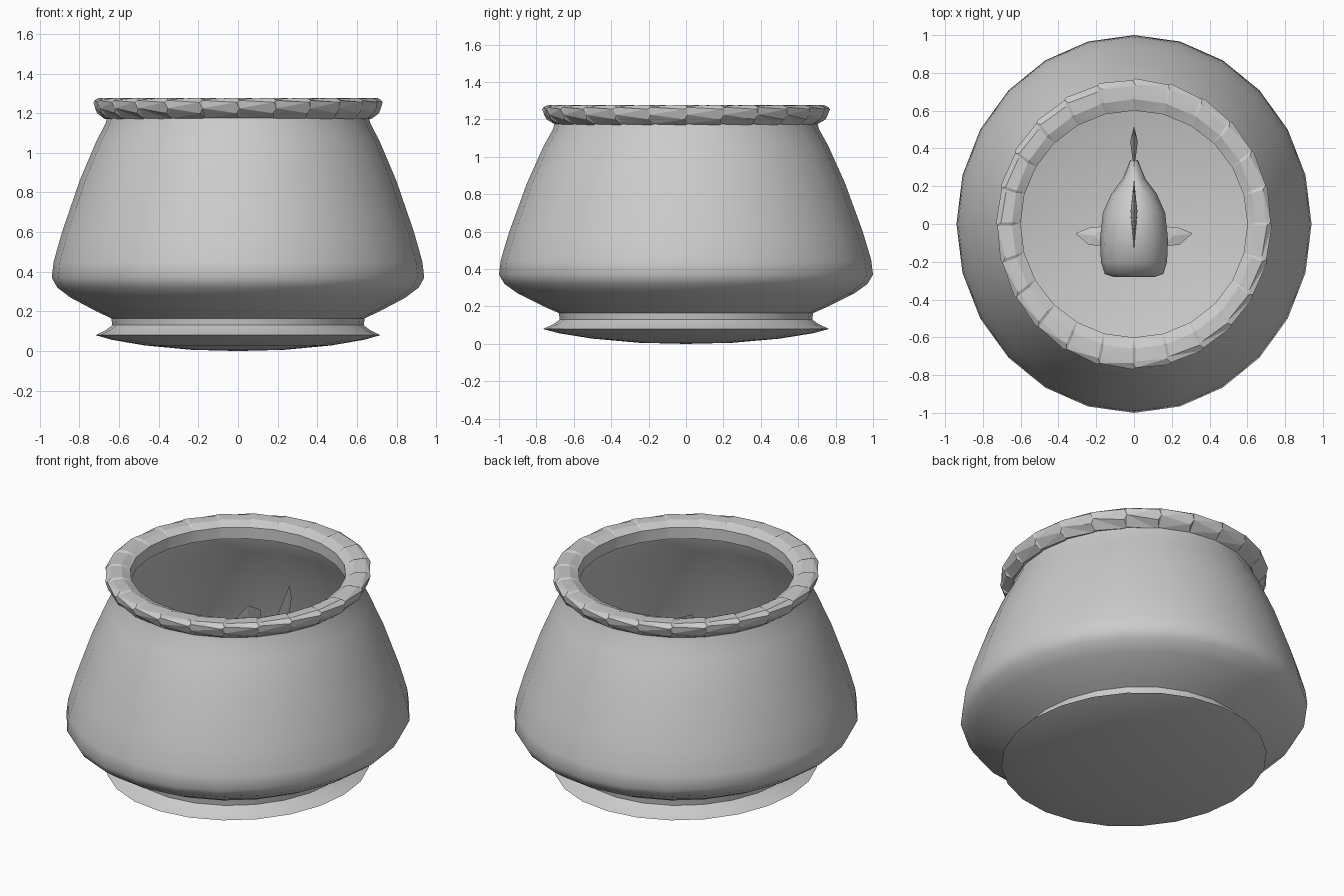
import bpy, bmesh, math
from math import sin, cos, pi

old = bpy.data.objects.get("Cube")
if old:
    bpy.data.objects.remove(old, do_unlink=True)

SIDES = 24
SQUASH = 0.94

grey = bpy.data.materials.new("plain grey")
grey.use_nodes = True
COLOUR = (0.6, 0.6, 0.6, 1)
grey.diffuse_color = COLOUR
grey.node_tree.nodes["Principled BSDF"].inputs["Base Color"].default_value = COLOUR


def finish(name, bm, smooth=None):
    """Turn a bmesh into a named object, smooth below the given angle."""
    bmesh.ops.remove_doubles(bm, verts=bm.verts, dist=0.0005)
    bmesh.ops.recalc_face_normals(bm, faces=bm.faces)
    mesh = bpy.data.meshes.new(name)
    bm.to_mesh(mesh)
    bm.free()
    mesh.materials.append(grey)
    obj = bpy.data.objects.new(name, mesh)
    bpy.context.collection.objects.link(obj)
    if smooth:
        bpy.ops.object.select_all(action="DESELECT")
        obj.select_set(True)
        bpy.context.view_layer.objects.active = obj
        bpy.ops.object.shade_smooth_by_angle(angle=math.radians(smooth))
    return obj


def bridge(bm, a, b):
    """Join two closed rings of vertices with quads."""
    n = len(a)
    for i in range(n):
        j = (i + 1) % n
        bm.faces.new((a[i], a[j], b[j], b[i]))


def lathe(name, profile, smooth):
    bm = bmesh.new()
    rings = []
    for r, z in profile:
        rings.append([bm.verts.new((SQUASH * r * sin(2 * pi * i / SIDES),
                                    r * cos(2 * pi * i / SIDES), z))
                      for i in range(SIDES)])
    for a, b in zip(rings, rings[1:]):
        bridge(bm, a, b)
    bmesh.ops.dissolve_degenerate(bm, dist=0.0005, edges=bm.edges)
    return finish(name, bm, smooth)


def plate(name, outline, thickness, place):
    """Thin fin: a flat outline that tapers to a sharp edge from its middle."""
    bm = bmesh.new()
    edge = [bm.verts.new(place(u, v, 0)) for u, v in outline]
    n = len(outline)
    cu = sum(p[0] for p in outline) / n
    cv = sum(p[1] for p in outline) / n
    for side in (-1, 1):
        mid = bm.verts.new(place(cu, cv, side * thickness / 2))
        for i in range(n):
            bm.faces.new((edge[i], edge[(i + 1) % n], mid))
    return finish(name, bm)


# Bowl: domed underside, flared foot, wide belly, then the inner wall and floor
lathe("bowl", [
    (0.0001, 0), (0.25, 0.006), (0.5, 0.028), (0.68, 0.057), (0.765, 0.08),
    (0.71, 0.105), (0.675, 0.13), (0.68, 0.165), (0.76, 0.2), (0.9, 0.27),
    (0.97, 0.32), (1.0, 0.37), (0.99, 0.45), (0.945, 0.6), (0.85, 0.86),
    (0.76, 1.06), (0.71, 1.15), (0.7, 1.19),
    (0.66, 1.19), (0.67, 1.14), (0.72, 1.05), (0.81, 0.85), (0.91, 0.59),
    (0.955, 0.44), (0.95, 0.37), (0.87, 0.3), (0.7, 0.22), (0.0001, 0.18)], 40)

# Rim: faceted twisted band, each segment sliding into the next with a step
bm = bmesh.new()
SECTION = [(0.0, 1.25), (0.35, 1.278), (0.8, 1.278), (1.0, 1.255),
           (0.86, 1.2), (0.55, 1.17), (0.0, 1.18)]
LOW = [(0.0, 1.25), (0.35, 1.27), (0.75, 1.272), (0.95, 1.265),
       (0.93, 1.225), (0.6, 1.175), (0.0, 1.18)]
rings = []
for k in range(SIDES):
    for section, shift in ((SECTION, 0.04), (LOW, 0.96)):
        a = 2 * pi * (k + shift) / SIDES
        rings.append([bm.verts.new(((0.6 + 0.13 * t) * sin(a),
                                    (0.6 + 0.17 * t) * cos(a), z))
                      for t, z in section])
for i, ring in enumerate(rings):
    bridge(bm, ring, rings[(i + 1) % len(rings)])
bmesh.ops.triangulate(bm, faces=bm.faces)
finish("rim", bm, 12)

# Fish body: oval rings from the blunt head to the slim tail root
FISH_Z = 0.7
bm = bmesh.new()
rings = []
for y, w, h in [(-0.28, 0.11, 0.06), (-0.265, 0.155, 0.11), (-0.2, 0.175, 0.16),
                (-0.08, 0.18, 0.2), (0.06, 0.165, 0.19), (0.16, 0.12, 0.14),
                (0.24, 0.06, 0.09), (0.34, 0.02, 0.06)]:
    rings.append([bm.verts.new((w * cos(2 * pi * i / 12), y,
                                FISH_Z + h * sin(2 * pi * i / 12)))
                  for i in range(12)])
for a, b in zip(rings, rings[1:]):
    bridge(bm, a, b)
bm.faces.new(rings[0])
bm.faces.new(rings[-1])
finish("fish_body", bm, 50)


# Upright fins
def upright(u, v, t):
    return (t, u, FISH_Z + v)


plate("tail_fin", [(0.28, 0), (0.36, 0.12), (0.5, 0.28), (0.52, 0.2),
                   (0.45, 0), (0.52, -0.2), (0.5, -0.26), (0.36, -0.12)], 0.04, upright)
plate("dorsal_fin", [(-0.16, 0.16), (-0.06, 0.27), (0.1, 0.31),
                     (0.22, 0.24), (0.24, 0.06)], 0.035, upright)
plate("belly_fin", [(0.0, -0.17), (0.1, -0.27), (0.2, -0.2), (0.2, -0.08)], 0.03, upright)

# Side fins, mirrored
for side, word in ((1, "left"), (-1, "right")):
    plate(word + "_side_fin",
          [(0.14, -0.12), (0.24, -0.11), (0.31, -0.05), (0.24, -0.02), (0.14, -0.01)],
          0.02, lambda u, v, t: (side * u, v, FISH_Z - 0.03 - 0.2 * (u - 0.14) + t))
